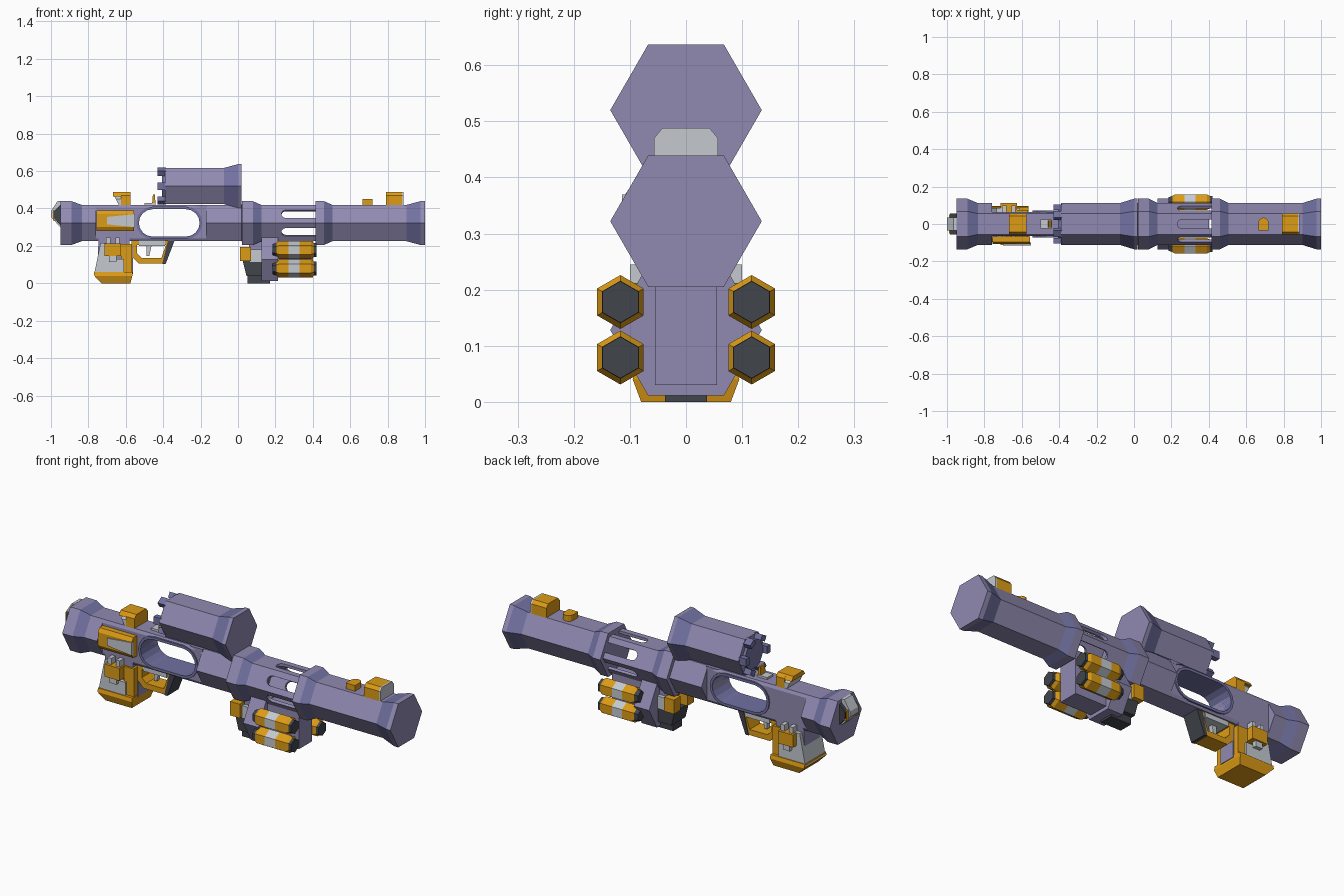
import bpy, bmesh, math
from mathutils import Matrix, Vector

if "Cube" in bpy.data.objects:
    bpy.data.objects.remove(bpy.data.objects["Cube"])


def material(name, rgb):
    m = bpy.data.materials.new(name)
    m.use_nodes = True
    m.diffuse_color = (*rgb, 1)
    m.node_tree.nodes["Principled BSDF"].inputs["Base Color"].default_value = (*rgb, 1)
    return m


PURPLE = material("dusty purple", (.28, .255, .44))
BLUE = material("blue violet", (.165, .165, .36))
ORANGE = material("amber orange", (.72, .33, .008))
WHITE = material("pale grey", (.56, .59, .63))
DARK = material("charcoal", (.052, .058, .07))


def finish(name, bm, *mats):
    bmesh.ops.recalc_face_normals(bm, faces=bm.faces)
    me = bpy.data.meshes.new(name)
    bm.to_mesh(me)
    bm.free()
    for m in mats:
        me.materials.append(m)
    ob = bpy.data.objects.new(name, me)
    bpy.context.collection.objects.link(ob)
    return ob


def loft(rings, closed=False):
    """Skin a list of equal-length point rings."""
    bm = bmesh.new()
    vs = [[bm.verts.new(p) for p in r] for r in rings]
    n = len(vs[0])
    pairs = list(zip(vs, vs[1:])) + ([(vs[-1], vs[0])] if closed else [])
    for k, (a, b) in enumerate(pairs):
        for i in range(n):
            j = (i + 1) % n
            bm.faces.new((a[i], a[j], b[j], b[i])).material_index = k
    if not closed:
        bm.faces.new(vs[0])
        bm.faces.new(vs[-1])
    return bm


def hex_tube(name, stations, mats, y=0, z=.322, turn=0, closed=False):
    """Six-sided tube along x; mats holds one material per segment."""
    rings = [[(x, y + r * math.cos(math.radians(60 * i + turn)),
               z + r * math.sin(math.radians(60 * i + turn))) for i in range(6)]
             for x, r in stations]
    bm = loft(rings, closed)
    kinds = list(dict.fromkeys(mats))
    for f in bm.faces:
        end = len(f.verts) == 6
        last = f.calc_center_median().x > stations[0][0] + 1e-5
        seg = (len(mats) - 1 if last else 0) if end else f.material_index
        f.material_index = kinds.index(mats[seg])
    return finish(name, bm, *kinds)


def prism(name, pts, axis, a, b, mat, slant=0):
    """Extrude a profile: axis y takes (x, z) points, axis x takes (y, z)."""
    def ring(t):
        if axis == "y":
            return [(u, t, w) for u, w in pts]
        zmax = max(w for _, w in pts)
        return [(t + slant * (zmax - w), u, w) for u, w in pts]
    return finish(name, loft([ring(a), ring(b)]), mat)


def box(name, x0, x1, y0, y1, z0, z1, mat):
    return prism(name, [(x0, z0), (x1, z0), (x1, z1), (x0, z1)], "y", y0, y1, mat)


def capsule(x0, x1, z, r, square_end=False):
    """Long rounded outline, optionally cut square at its far end."""
    arc = [math.radians(90 + 180 * i / 8) for i in range(9)]
    left = [(x0 + r + r * math.cos(t), z + r * math.sin(t)) for t in arc]
    if square_end:
        return left + [(x1, z - r), (x1, z + r)]
    return left + [(x1 - r - r * math.cos(t), z - r * math.sin(t)) for t in arc]


def cut(target, cutter):
    mod = target.modifiers.new("cut", "BOOLEAN")
    mod.operation, mod.object, mod.solver = "DIFFERENCE", cutter, "EXACT"
    bpy.context.view_layer.update()
    deps = bpy.context.evaluated_depsgraph_get()
    me = bpy.data.meshes.new_from_object(target.evaluated_get(deps))
    target.modifiers.clear()
    target.data = me
    bpy.data.objects.remove(cutter)


# Main barrel pieces with flared rings
R, W = .112, .135
hex_tube("rear_collar", [(-.95, W), (-.89, W), (-.835, R), (-.76, R)], [PURPLE, BLUE, PURPLE])
hex_tube("middle_barrel", [(-.17, R), (.02, R), (.021, W), (.08, W), (.125, R), (.14, R)],
         [PURPLE, PURPLE, PURPLE, BLUE, PURPLE])
hex_tube("front_barrel", [(.415, W), (.46, W), (.505, R), (.9, R), (.975, W), (1, W)],
         [PURPLE, BLUE, PURPLE, BLUE, PURPLE])

# Vented sleeve: slots on all six faces
sleeve = hex_tube("vented_sleeve", [(.13, R), (.42, R), (.42, .095), (.13, .095)],
                  [PURPLE] * 4, closed=True)
for angle in (30, 90, 150):
    slot = prism("slot_cutter", capsule(.232, .416, 0, .025, True), "y", -.2, .2, BLUE)
    slot.data.transform(Matrix.Translation((0, 0, .322)) @ Matrix.Rotation(math.radians(angle), 4, "X"))
    cut(sleeve, slot)

# Flat-sided receiver with a long window through it
side = [(.065, .24), (.065, .404), (.056, .419), (-.056, .419),
        (-.065, .404), (-.065, .24), (-.056, .225), (.056, .225)]
receiver = prism("receiver", side, "x", -.765, -.165, PURPLE)
cut(receiver, prism("window_cutter", capsule(-.53, -.205, .323, .075), "y", -.2, .2, PURPLE))
rim = finish("window_rim", loft([[(u, y, w) for u, w in capsule(-.53 - g, -.205 + g, .323, .073 + g)]
             for y, g in ((-.071, .014), (.071, .014), (.071, 0), (-.071, 0))], True), *[BLUE] * 4)
for s in (-1, 1):
    prism(f"receiver_shoulder_{s}", [(-.24, .419), (-.165, .419), (-.165, .404), (-.2, .404)],
          "y", s * .05, s * .066, PURPLE)

# Scope with flared hood and a crown of prongs
SZ = .52
hex_tube("scope", [(-.39, R), (-.075, R), (0, W), (.02, W)], [PURPLE, BLUE, PURPLE], z=SZ)
hex_tube("scope_eyepiece", [(-.405, .085), (-.38, .085)], [BLUE], z=SZ)
for i in range(6):
    prong = box(f"scope_prong_{i}", -.43, -.385, -.02, .02, .075, .104, BLUE)
    prong.data.transform(Matrix.Translation((0, 0, SZ)) @ Matrix.Rotation(math.radians(60 * i + 30), 4, "X"))
prism("scope_latch", [(-.46, .415), (-.44, .415), (-.445, .475), (-.455, .475)], "y", -.02, .02, ORANGE)
box("scope_latch_base", -.5, -.44, -.025, .025, .415, .43, WHITE)


# Sights on the top
def arch(w, top):
    return [(-w, .415), (-w, top - .018), (-w + .015, top), (w - .015, top), (w, top - .018), (w, .415)]


prism("front_sight", arch(.057, .488), "x", .79, .877, ORANGE)
prism("front_sight_lens", arch(.057, .488), "x", .877, .886, WHITE)
prism("rear_sight", arch(.057, .488), "x", -.625, -.575, ORANGE)
prism("rear_sight_cap", [(-.057, .465), (-.042, .488), (.042, .488), (.057, .465)], "x", -.668, -.624, ORANGE)
prism("rear_sight_brace", arch(.055, .468), "x", -.662, -.624, WHITE, slant=.5)
button = [(.665, -.035), (.72, -.035)] + [(.6925 + .0275 * math.cos(math.radians(a)),
          .0075 + .0275 * math.sin(math.radians(a))) for a in range(0, 181, 30)]
finish("top_button", loft([[(x, y, z) for x, y in button] for z in (.415, .45)]), ORANGE)

# Rear hinge cap
prism("rear_cap", [(-.95, .44), (-.965, .44), (-1, .385), (-1, .355), (-.95, .3)], "y", -.035, .035, WHITE)
for s in (-1, 1):
    prism(f"rear_cap_side_{s}", [(-.95, .42), (-.985, .385), (-.985, .35), (-.95, .31)],
          "y", s * .035, s * .055, DARK)
    box(f"rear_cap_tab_{s}", -.99, -.95, s * .03, s * .05, .335, .39, ORANGE)

# Side module on the right
prism("side_module", [(-.066, .28), (-.095, .28), (-.108, .3), (-.108, .37), (-.095, .39), (-.066, .39)],
      "x", -.757, -.555, ORANGE)
prism("side_module_panel", [(-.7, .315), (-.552, .3), (-.552, .37), (-.7, .355)], "y", -.114, -.1, WHITE)

# Rear grip
prism("grip_core", [(-.745, .24), (-.58, .24), (-.58, .04), (-.755, .04)], "y", -.065, .065, PURPLE)
prism("grip_shell", [(-.735, .215), (-.7, .215), (-.67, .13), (-.61, .13), (-.61, .045), (-.77, .045)],
      "y", -.085, .085, WHITE)
prism("grip_front", [(-.625, .21), (-.567, .21), (-.567, .04), (-.625, .04)], "y", -.075, .075, ORANGE)
box("grip_front_panel", -.57, -.562, -.045, .045, .05, .2, PURPLE)
finish("grip_base", loft([[(x0, -w, z), (x1, -w, z), (x1, w, z), (x0, w, z)] for x0, x1, w, z in
       ((-.73, -.575, .08, 0), (-.768, -.565, .095, .04), (-.77, -.565, .09, .06))]), ORANGE, ORANGE)
for s in (-1, 1):
    box(f"grip_latch_{s}", -.715, -.625, s * .06, s * .113, .145, .212, ORANGE)
    for x in (-.705, -.655):
        box(f"latch_clip_{s}_{x}", x, x + .022, s * .06, s * .1, .21, .245, WHITE)
    box(f"latch_foot_{s}", -.69, -.65, s * .08, s * .105, .115, .146, WHITE)

# Trigger guard
guard = prism("trigger_guard", [(-.57, .225), (-.57, .145), (-.53, .105), (-.395, .105), (-.345, .225)],
              "y", -.045, .045, ORANGE)
cut(guard, prism("guard_cutter", [(-.54, .205), (-.54, .16), (-.515, .135), (-.41, .135), (-.385, .205)],
                 "y", -.2, .2, ORANGE))
prism("guard_nose", [(-.375, .226), (-.34, .226), (-.387, .103), (-.405, .103)], "y", -.048, .048, DARK)
box("guard_plate", -.53, -.39, -.05, .05, .2, .226, WHITE)
prism("trigger", [(-.49, .21), (-.46, .21), (-.475, .145), (-.49, .145)], "y", -.012, .012, WHITE)

# Forward grip assembly
hex_tube("pod_bracket", [(.125, W), (.215, W)], [PURPLE], z=.128)
box("pod_mount", .2, .4, -.055, .055, .03, .24, PURPLE)
prism("forward_grip", [(.025, .12), (.13, .12), (.13, .04), (.045, .04)], "y", -.06, .06, DARK)
box("forward_grip_foot", .05, .17, -.037, .037, 0, .045, DARK)
box("forward_grip_cover", .065, .13, -.065, .065, .115, .18, WHITE)
box("forward_grip_neck", .06, .13, -.045, .045, .17, .23, PURPLE)
for s in (-1, 1):
    box(f"forward_grip_lever_{s}", .012, .07, s * .03, s * .085, .12, .195, ORANGE)

# Four hexagonal pods, each with a pale band
for s in (-1, 1):
    for level, z in (("lower", .079), ("upper", .178)):
        hex_tube(f"pod_{level}_{s}",
                 [(.185, .03), (.205, .038), (.22, .048), (.27, .048), (.33, .048), (.39, .048),
                  (.405, .038), (.42, .037)],
                 [DARK, ORANGE, ORANGE, WHITE, ORANGE, ORANGE, DARK], y=s * .117, z=z, turn=30)
